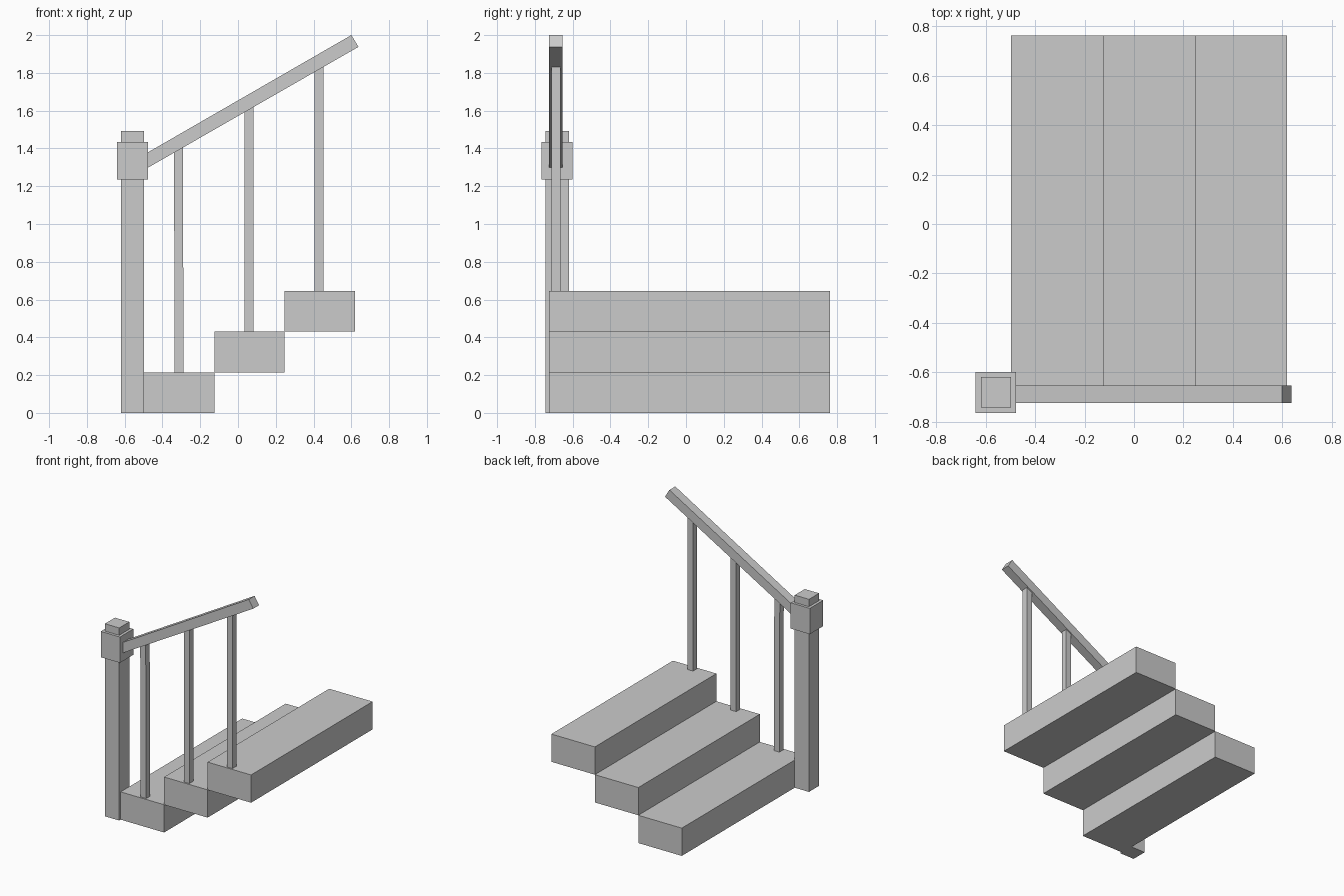
import bpy, bmesh
from mathutils import Vector

if "Cube" in bpy.data.objects:
    bpy.data.objects.remove(bpy.data.objects["Cube"])


def box(name, x, y, z, lean=0.0):
    """Box from min/max pairs; lean shifts the top along x."""
    bm = bmesh.new()
    bmesh.ops.create_cube(bm, size=1)
    for v in bm.verts:
        top = v.co.z > 0
        v.co = Vector((x[v.co.x > 0] + (lean if top else 0),
                       y[v.co.y > 0], z[top]))
    return finish(name, bm)


def prism(name, profile, y0, y1):
    """Extrude an x-z outline from y0 to y1."""
    bm = bmesh.new()
    face = bm.faces.new([bm.verts.new((x, y0, z)) for x, z in profile])
    ext = bmesh.ops.extrude_face_region(bm, geom=[face])
    moved = [g for g in ext["geom"] if isinstance(g, bmesh.types.BMVert)]
    bmesh.ops.translate(bm, verts=moved, vec=(0, y1 - y0, 0))
    return finish(name, bm)


def finish(name, bm):
    bmesh.ops.recalc_face_normals(bm, faces=bm.faces[:])
    mesh = bpy.data.meshes.new(name)
    bm.to_mesh(mesh)
    bm.free()
    obj = bpy.data.objects.new(name, mesh)
    bpy.context.collection.objects.link(obj)
    return obj


RUN, RISE = 0.3725, 0.215
SLOPE = 0.577  # 30 degree handrail


def rail_underside(x):
    return 1.298 + SLOPE * (x + 0.477)


# Steps, each with a baluster reaching into the handrail
for i in range(3):
    x0, z0 = -0.498 + i * RUN, i * RISE
    box(f"step_{i + 1}", (x0, x0 + RUN), (-0.725, 0.763), (z0, z0 + RISE))
    bx = -0.335 + i * 0.37
    box(f"baluster_{i + 1}", (bx, bx + 0.047), (-0.713, -0.664),
        (z0 + RISE, rail_underside(bx) + 0.03), lean=-0.004 if i == 0 else 0)

# Newel post with collar block and small top
box("newel_post", (-0.62, -0.498), (-0.743, -0.62), (0, 1.235))
box("newel_block", (-0.641, -0.477), (-0.764, -0.60), (1.235, 1.435))
box("newel_top", (-0.62, -0.498), (-0.743, -0.62), (1.435, 1.492))

# Sloping handrail, its lower end buried in the newel block
prism("handrail", [(-0.50, rail_underside(-0.50)), (0.638, 1.938),
                   (0.60, 2.0), (-0.50, 1.366)], -0.725, -0.654)
